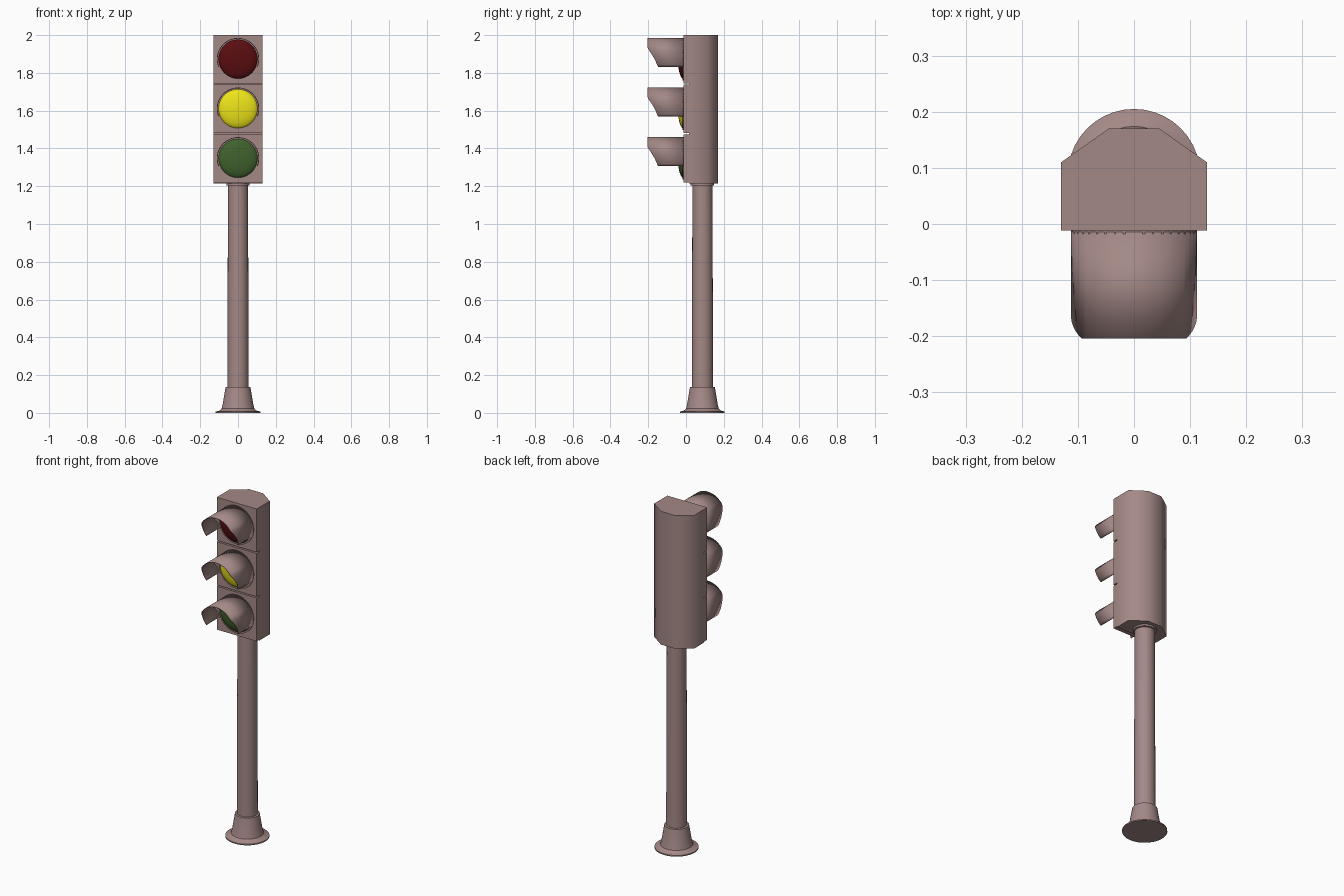
import bpy, bmesh, math
from math import sin, cos, pi, radians

if "Cube" in bpy.data.objects:
    bpy.data.objects.remove(bpy.data.objects["Cube"])


def material(name, rgb):
    m = bpy.data.materials.new(name)
    m.diffuse_color = (*rgb, 1)
    m.use_nodes = True
    m.node_tree.nodes["Principled BSDF"].inputs["Base Color"].default_value = m.diffuse_color
    return m


BODY = material("painted_metal", (0.37, 0.25, 0.24))
LENSES = [("red", (0.10, 0.004, 0.005)), ("yellow", (0.85, 0.78, 0.01)), ("green", (0.05, 0.12, 0.025))]


def finish(name, bm, mat, angle=35, recalc=True):
    if recalc:
        bmesh.ops.recalc_face_normals(bm, faces=bm.faces)
    me = bpy.data.meshes.new(name)
    bm.to_mesh(me)
    bm.free()
    ob = bpy.data.objects.new(name, me)
    bpy.context.collection.objects.link(ob)
    me.materials.append(mat)
    bpy.ops.object.select_all(action='DESELECT')
    ob.select_set(True)
    bpy.context.view_layer.objects.active = ob
    bpy.ops.object.shade_smooth_by_angle(angle=radians(angle))
    return ob


def lathe(name, profile, point, mat, n=40, caps=(True, True)):
    """Revolve (radius, distance) pairs; point(r, a, d) places each vertex."""
    bm = bmesh.new()
    rings = [[bm.verts.new(point(r, 2 * pi * i / n, d)) for i in range(n)] for r, d in profile]
    for a, b in zip(rings, rings[1:]):
        for i in range(n):
            j = (i + 1) % n
            bm.faces.new((a[i], a[j], b[j], b[i]))
    for ring, cap in zip((rings[0], rings[-1]), caps):
        if cap:
            bm.faces.new(ring)
    return finish(name, bm, mat)


def extrude_z(name, outline, z0, z1, angle):
    bm = bmesh.new()
    face = bm.faces.new([bm.verts.new((x, y, z0)) for x, y in outline])
    new = bmesh.ops.extrude_face_region(bm, geom=[face])["geom"]
    bmesh.ops.translate(bm, vec=(0, 0, z1 - z0), verts=[v for v in new if isinstance(v, bmesh.types.BMVert)])
    return finish(name, bm, BODY, angle)


# pole with flared foot and top collar
PY = 0.087
lathe("pole", [(0.118, 0), (0.118, 0.007), (0.100, 0.011), (0.087, 0.022), (0.081, 0.045), (0.066, 0.136),
               (0.056, 0.138), (0.055, 0.6), (0.053, 1.203), (0.062, 1.205), (0.062, 1.217)],
      lambda r, a, z: (r * cos(a), PY + r * sin(a), z), BODY)

# rear housing
extrude_z("housing", [(-0.13, 0.016), (0.13, 0.016), (0.13, 0.11), (0.045, 0.17), (-0.045, 0.17), (-0.13, 0.11)],
          1.215, 2.0, 60)


def visor_front(dz):
    """Front edge of the hood at height dz from the lamp centre."""
    pts = [(-0.05, 0.144), (-0.04, 0.148), (-0.02, 0.157), (0, 0.166), (0.02, 0.178),
           (0.04, 0.191), (0.06, 0.204), (0.2, 0.204)]
    for (z0, y0), (z1, y1) in zip(pts, pts[1:]):
        if dz <= z1:
            return -(y0 + (y1 - y0) * (dz - z0) / (z1 - z0))


# three lamp units
for k, (colour, rgb) in enumerate(LENSES):
    zc = 1.873 - 0.2625 * k
    place = lambda r, a, y, zc=zc: (r * cos(a), y, zc + r * sin(a))
    extrude_z(colour + "_door", [(-0.13, -0.012), (0.13, -0.012), (0.13, 0.016), (-0.13, 0.016)],
              zc - 0.128, zc + 0.127, 35)
    # raised bezel
    lathe(colour + "_bezel", [(0.112, -0.012), (0.112, -0.018), (0.103, -0.018), (0.103, -0.012)],
          place, BODY, caps=(False, False))
    # domed lens
    steps = [i / 6 for i in range(6)] + [0.98]
    lathe(colour + "_lens", [(0.105 * cos(t * pi / 2), -0.013 - 0.03 * sin(t * pi / 2)) for t in steps],
          place, material(colour + "_glass", rgb), caps=(False, True))
    # hood, open underneath
    bm = bmesh.new()
    n, lo = 36, -22
    rows = []
    for i in range(n + 1):
        a = radians(lo + (180 - 2 * lo) * i / n)
        x, dz = 0.108 * cos(a), 0.108 * sin(a)
        rows.append([bm.verts.new((x, y, zc + dz)) for y in (-0.014, visor_front(dz))])
    for p, q in zip(rows, rows[1:]):
        bm.faces.new((p[0], p[1], q[1], q[0]))
    hood = finish(colour + "_hood", bm, BODY, recalc=False)
    sol = hood.modifiers.new("thickness", 'SOLIDIFY')
    sol.thickness, sol.offset = 0.004, -1
